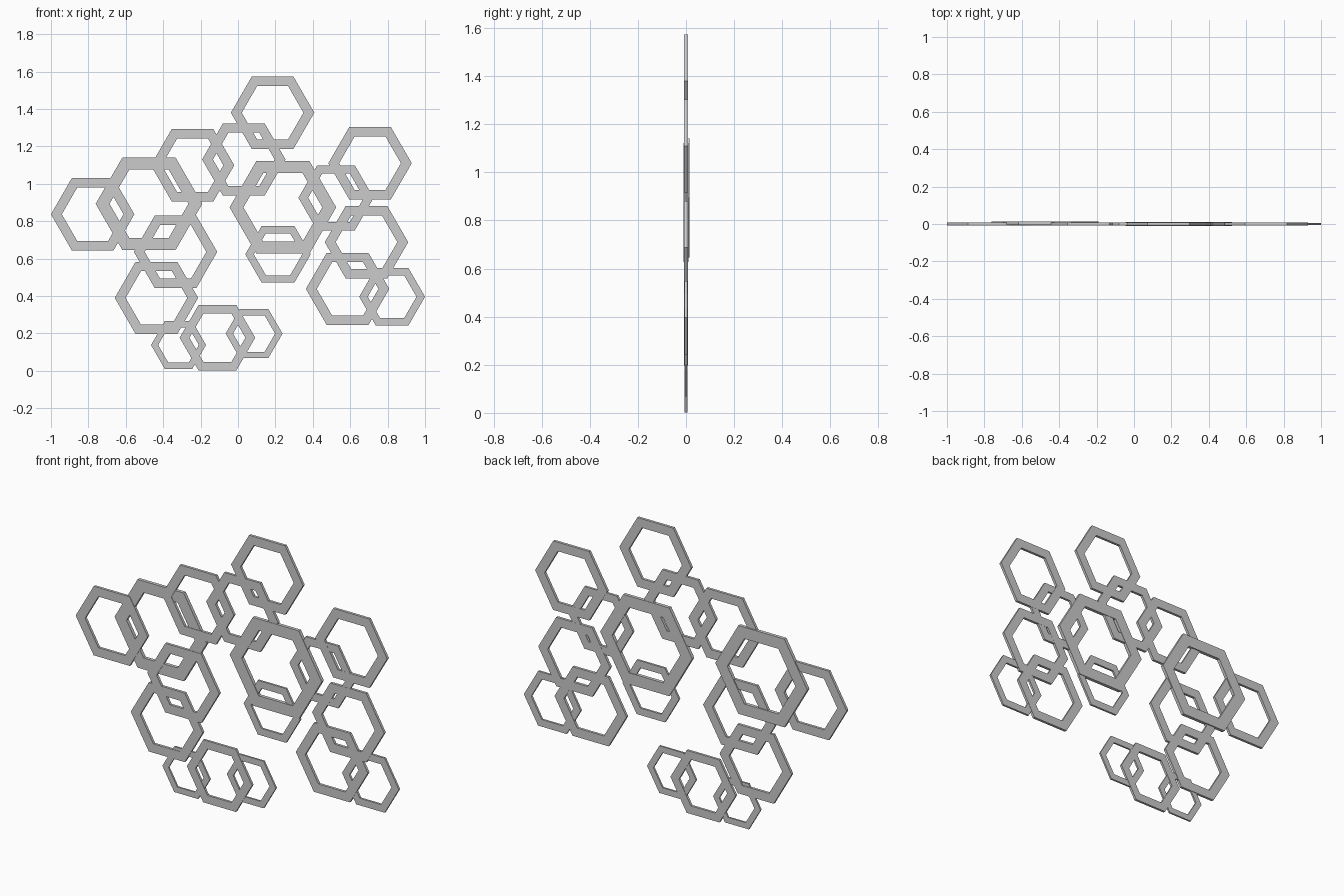
import bpy, bmesh
from math import cos, sin, pi

if "Cube" in bpy.data.objects:
    bpy.data.objects.remove(bpy.data.objects["Cube"])

INNER = 0.74   # hole radius / outer radius
DEPTH = 0.066  # ring thickness / outer radius


def hex_ring(name, x, z, r, y=0.0):
    """Flat-topped hexagonal ring facing -y."""
    bm = bmesh.new()
    loops = []
    for rad, dy in ((r, -1), (r, 1), (r * INNER, 1), (r * INNER, -1)):
        loops.append([bm.verts.new((rad * cos(k * pi / 3), dy * r * DEPTH / 2,
                                    rad * sin(k * pi / 3))) for k in range(6)])
    for a, b in zip(loops, loops[1:] + loops[:1]):
        for k in range(6):
            n = (k + 1) % 6
            bm.faces.new((a[k], a[n], b[n], b[k]))
    bmesh.ops.recalc_face_normals(bm, faces=bm.faces)
    mesh = bpy.data.meshes.new(name)
    bm.to_mesh(mesh)
    bm.free()
    ob = bpy.data.objects.new(name, mesh)
    ob.location = (x, y, z)
    bpy.context.collection.objects.link(ob)


# Medium rings: left arc, top, right side
M = 0.223
for i, (x, z) in enumerate([(-0.777, 0.837), (-0.243, 1.099), (0.031, 1.130),
                            (0.185, 1.380), (0.706, 1.110), (0.687, 0.688),
                            (0.586, 0.438), (-0.334, 0.636), (-0.436, 0.390)]):
    hex_ring(f"medium_ring_{i + 1}", x, z, M)

# Large rings; the left one sits slightly further back
hex_ring("large_ring_left", -0.476, 0.893, 0.285, 0.0045)
hex_ring("large_ring_centre", 0.240, 0.874, 0.285)

# Small rings
for i, (x, z, r) in enumerate([(0.214, 0.623, 0.175), (0.524, 0.925, 0.201),
                               (0.824, 0.396, 0.176), (-0.318, 0.138, 0.147),
                               (-0.110, 0.177, 0.202), (0.086, 0.199, 0.152)]):
    hex_ring(f"small_ring_{i + 1}", x, z, r)
